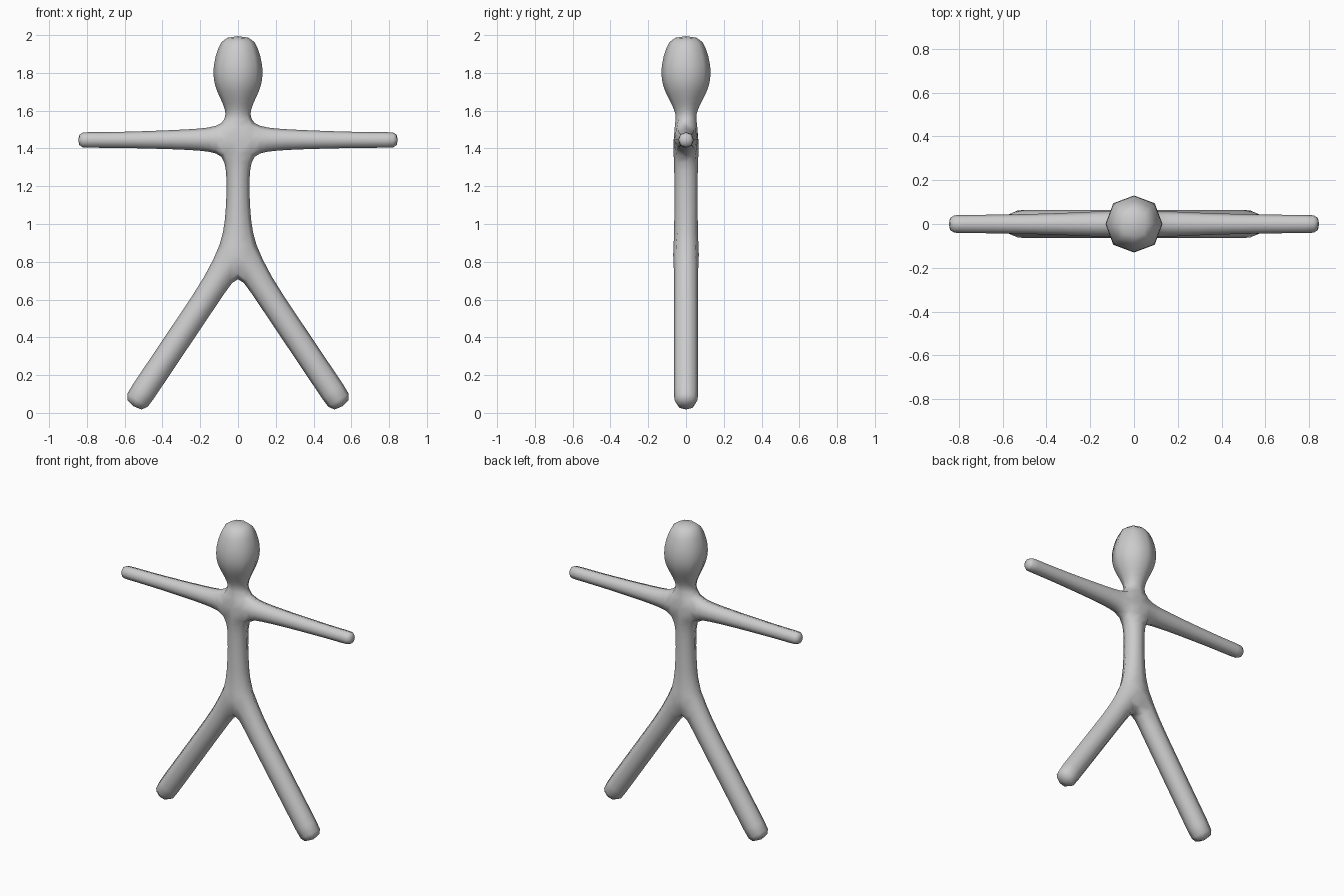
import bpy, bmesh
from mathutils import Vector

if "Cube" in bpy.data.objects:
    bpy.data.objects.remove(bpy.data.objects["Cube"])

bm = bmesh.new()


def ring(points, half_depth):
    """Four corners: each of two (x, z) points, front and back."""
    (x0, z0), (x1, z1) = points
    return [bm.verts.new(c) for c in ((x0, -half_depth, z0), (x1, -half_depth, z1),
                                      (x1, half_depth, z1), (x0, half_depth, z0))]


def bridge(a, b, skip=()):
    for i in range(4):
        if i not in skip:
            j = (i + 1) % 4
            bm.faces.new((a[i], a[j], b[j], b[i]))


def tube(rings):
    """Join rings in order and close the far end."""
    for a, b in zip(rings, rings[1:]):
        bridge(a, b)
    bm.faces.new(rings[-1])


def level(z, half_width, half_depth):
    return ring(((-half_width, z), (half_width, z)), half_depth)


# Torso, with open sides between armpit and shoulder
hip = level(0.90, 0.097, 0.069)
waist = level(1.01, 0.074, 0.068)
chest = level(1.18, 0.064, 0.066)
ribs = level(1.29, 0.068, 0.068)
armpit = level(1.36, 0.085, 0.071)
shoulder = level(1.535, 0.085, 0.062)
for a, b in ((hip, waist), (waist, chest), (chest, ribs), (ribs, armpit)):
    bridge(a, b)
bridge(armpit, shoulder, skip=(1, 3))

# Neck and head
tube([shoulder] + [level(*s) for s in (
    (1.58, 0.066, 0.056), (1.635, 0.085, 0.082), (1.70, 0.121, 0.121),
    (1.76, 0.142, 0.142), (1.84, 0.144, 0.144), (1.93, 0.117, 0.117),
    (2.0, 0.08, 0.08))])

# Arms: x, bottom z, top z, half depth
ARM = ((0.15, 1.378, 1.515, 0.064), (0.25, 1.388, 1.506, 0.058),
       (0.45, 1.395, 1.497, 0.050), (0.65, 1.40, 1.49, 0.046),
       (0.80, 1.40, 1.49, 0.045), (0.85, 1.40, 1.49, 0.045))
for side, f, b in ((-1, 0, 3), (1, 1, 2)):
    root = [armpit[f], shoulder[f], shoulder[b], armpit[b]]
    tube([root] + [ring(((side * x, z0), (side * x, z1)), d) for x, z0, z1, d in ARM])

# Crotch between the legs
crotch = [bm.verts.new((0, y, 0.722)) for y in (-0.07, 0.07)]
bm.faces.new((hip[0], hip[1], crotch[0]))
bm.faces.new((hip[2], hip[3], crotch[1]))

# Legs, along a slanted axis from the pelvis
for side, f, b in ((-1, 0, 3), (1, 1, 2)):
    axis = Vector((side * 0.557, -0.83))
    out = Vector((side * 0.83, 0.557)) * 0.073
    rings = [[hip[f], crotch[0], crotch[1], hip[b]]]
    for t in (0.20, 0.45, 0.70, 0.92, 1.0):
        c = Vector((0, 0.86)) + axis * t
        rings.append(ring((c + out, c - out), 0.07))
    tube(rings)

bmesh.ops.recalc_face_normals(bm, faces=bm.faces)
mesh = bpy.data.meshes.new("figure")
bm.to_mesh(mesh)
bm.free()
figure = bpy.data.objects.new("figure", mesh)
bpy.context.collection.objects.link(figure)

# Soft rounding and smooth shading
mesh.shade_smooth()
figure.modifiers.new("rounding", 'SUBSURF').levels = 1
figure.modifiers["rounding"].render_levels = 1

grey = bpy.data.materials.new("light grey")
grey.diffuse_color = (0.6, 0.6, 0.6, 1)
grey.use_nodes = True
grey.node_tree.nodes["Principled BSDF"].inputs["Base Color"].default_value = grey.diffuse_color
mesh.materials.append(grey)
